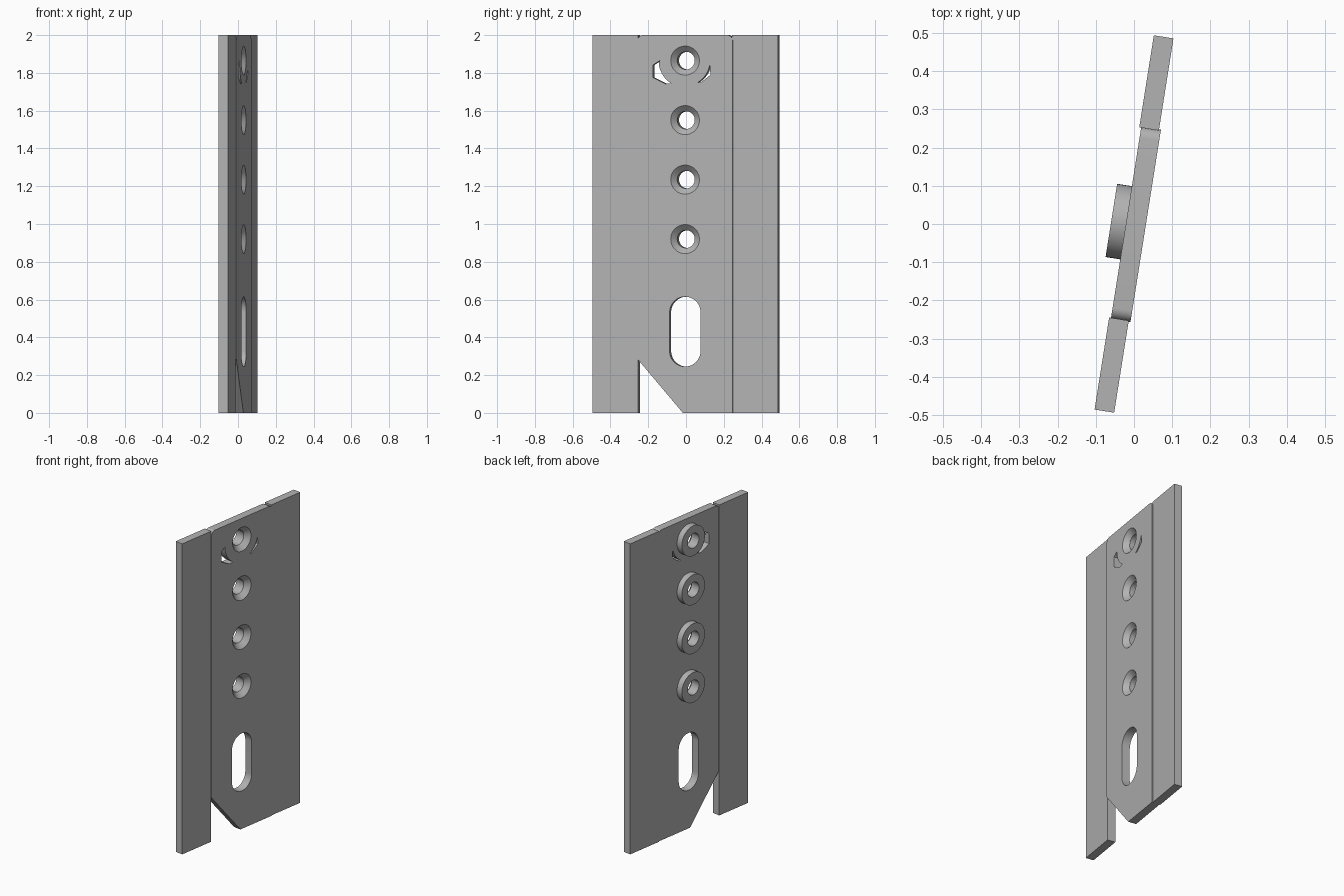
import bpy, bmesh, math
from mathutils import Matrix, Vector

if "Cube" in bpy.data.objects:
    bpy.data.objects.remove(bpy.data.objects["Cube"])

TURN = Matrix.Rotation(math.radians(-9), 4, 'Z')   # whole plate is turned about z
GREY = bpy.data.materials.new("grey")
GREY.diffuse_color = (0.45, 0.45, 0.45, 1)
GREY.use_nodes = True
GREY.node_tree.nodes["Principled BSDF"].inputs["Base Color"].default_value = GREY.diffuse_color
BACK, FRONT = -0.021, 0.031                        # centre plate faces along local x


def finish(name, bm):
    bmesh.ops.recalc_face_normals(bm, faces=bm.faces)
    me = bpy.data.meshes.new(name)
    bm.to_mesh(me)
    bm.free()
    ob = bpy.data.objects.new(name, me)
    bpy.context.collection.objects.link(ob)
    me.materials.append(GREY)
    ob.matrix_world = TURN
    return ob


def slab(name, outline, x0, x1):
    """Extrude a (y, z) outline from x0 to x1."""
    bm = bmesh.new()
    face = bm.faces.new([bm.verts.new((x0, y, z)) for y, z in outline])
    new = bmesh.ops.extrude_face_region(bm, geom=[face])['geom']
    verts = [v for v in new if isinstance(v, bmesh.types.BMVert)]
    bmesh.ops.translate(bm, verts=verts, vec=(x1 - x0, 0, 0))
    return finish(name, bm)


def lathe(name, profile, z, segments=48):
    """Spin a closed (x, radius) profile about the local x axis at height z."""
    bm = bmesh.new()
    rings = []
    for x, r in profile:
        rings.append([bm.verts.new((x, r * math.cos(2 * math.pi * i / segments),
                                    z + r * math.sin(2 * math.pi * i / segments)))
                      for i in range(segments)])
    for a, b in zip(rings, rings[1:] + rings[:1]):
        for i in range(segments):
            j = (i + 1) % segments
            bm.faces.new((a[i], a[j], b[j], b[i]))
    return finish(name, bm)


def arc(cy, cz, r, a0, a1, n=12):
    return [(cy + r * math.cos(math.radians(a0 + (a1 - a0) * i / n)),
             cz + r * math.sin(math.radians(a0 + (a1 - a0) * i / n))) for i in range(n + 1)]


def smooth(ob):
    bpy.ops.object.select_all(action='DESELECT')
    ob.select_set(True)
    bpy.context.view_layer.objects.active = ob
    bpy.ops.object.shade_smooth_by_angle(angle=math.radians(30))


def cut(ob, cutter):
    mod = ob.modifiers.new("cut", 'BOOLEAN')
    mod.operation = 'DIFFERENCE'
    mod.solver = 'EXACT'
    mod.object = cutter
    bpy.context.view_layer.objects.active = ob
    bpy.ops.object.modifier_apply(modifier=mod.name)
    bpy.data.objects.remove(cutter)


# Side plates
for name, s in (("left_plate", -1), ("right_plate", 1)):
    slab(name, [(s * 0.252, 0), (s * 0.496, 0), (s * 0.496, 2), (s * 0.252, 2)], -0.026, 0.026)

# Centre plate: slanted lower corner and rounded top corners
R = 0.03
plate = slab("centre_plate",
             [(-0.012, 0), (0.255, 0)] + arc(0.255 - R, 2 - R, R, 0, 90, 8)
             + arc(-0.255 + R, 2 - R, R, 90, 180, 8) + [(-0.255, 0.285)], BACK, FRONT)

# Long slot
cut(plate, slab("slot_cutter", arc(0, 0.532, 0.083, 0, 180, 24)
                + arc(0, 0.328, 0.083, 180, 360, 24), -0.2, 0.2))

# Curved openings either side of the top hole
cut(plate, slab("left_opening_cutter",
                [(-0.135, 1.865), (-0.172, 1.842), (-0.172, 1.775), (-0.105, 1.742)]
                + arc(0, 1.865, 0.142, 238, 180, 10)[:-1], -0.2, 0.2))
cut(plate, slab("right_opening_cutter",
                arc(0, 1.865, 0.134, 300, 350, 10)
                + [(0.136, 1.79), (0.105, 1.765), (0.08, 1.748)], -0.2, 0.2))

# Countersunk holes with a raised collar on the rear face
for i, z in enumerate((0.92, 1.235, 1.55, 1.865)):
    cutter = lathe("hole_cutter", [(-0.1, 0.0001), (-0.1, 0.047), (0.001, 0.047),
                                   (FRONT + 0.01, 0.087), (FRONT + 0.01, 0.0001)], z)
    cut(plate, cutter)
    smooth(lathe(f"collar_{i + 1}", [(-0.06, 0.047), (-0.06, 0.097),
                                     (BACK, 0.097), (BACK, 0.047)], z))
smooth(plate)
